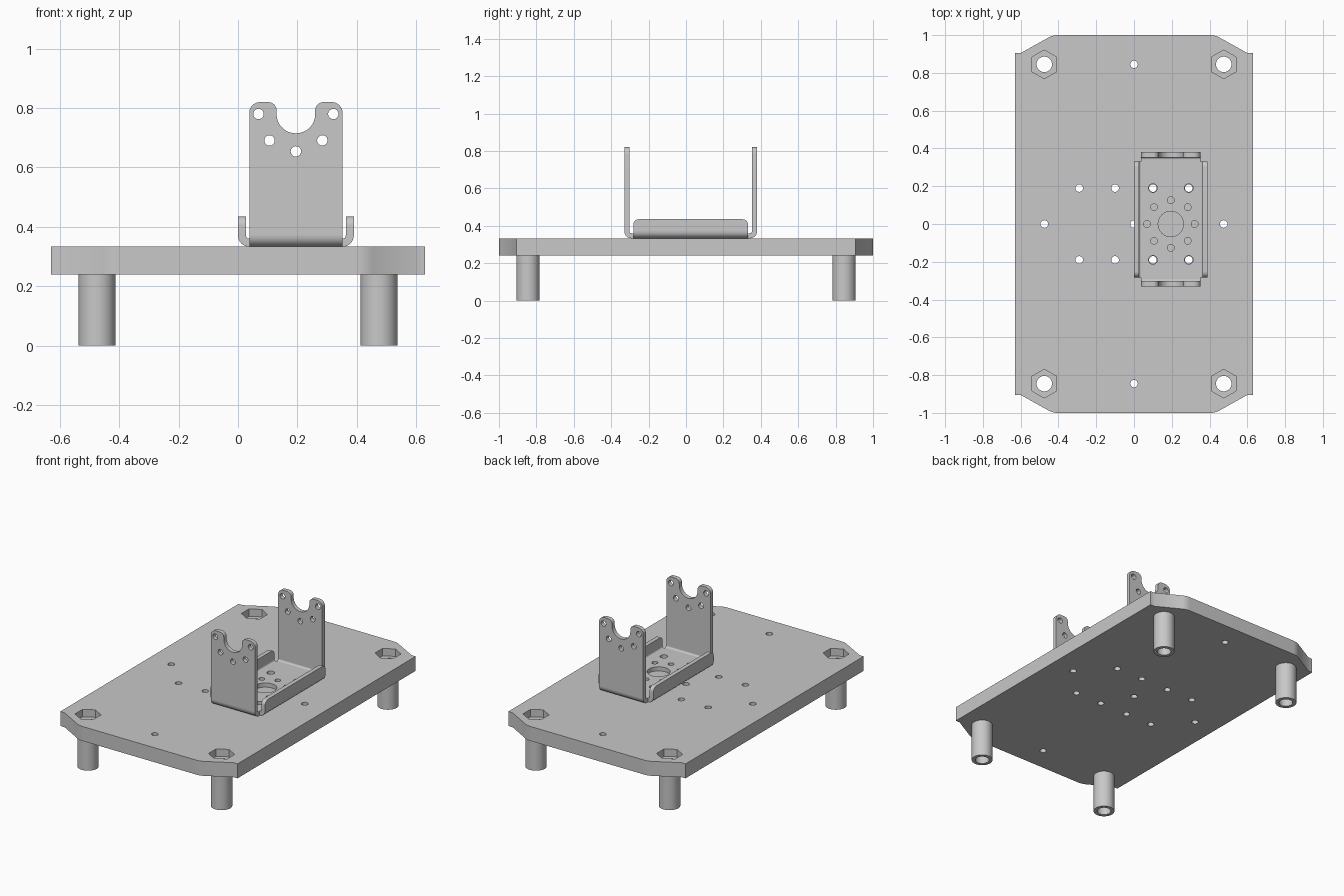
import bpy
import bmesh
from math import cos, sin, pi, tan, radians
from mathutils import Matrix, Vector

cube = bpy.data.objects.get("Cube")
if cube:
    bpy.data.objects.remove(cube, do_unlink=True)

GREY = (0.58, 0.58, 0.58, 1)
metal = bpy.data.materials.new("plain grey")
metal.use_nodes = True
metal.diffuse_color = GREY
metal.node_tree.nodes["Principled BSDF"].inputs["Base Color"].default_value = GREY

X, Y, Z = Vector((1, 0, 0)), Vector((0, 1, 0)), Vector((0, 0, 1))


def circle(x, y, r, n=32, turn=0.0):
    return [(x + r * cos(turn + 2 * pi * i / n), y + r * sin(turn + 2 * pi * i / n))
            for i in range(n)]


def rounded(corners, steps=8):
    """Polygon of (x, y, radius) corners with each corner filleted."""
    out = []
    for i, (x, y, r) in enumerate(corners):
        p = Vector((x, y))
        if r == 0:
            out.append((x, y))
            continue
        a = (Vector(corners[i - 1][:2]) - p).normalized()
        b = (Vector(corners[(i + 1) % len(corners)][:2]) - p).normalized()
        half = a.angle(b) / 2
        centre = p + (a + b).normalized() * (r / sin(half))
        start = (p + a * (r / tan(half)) - centre).normalized()
        end = (p + b * (r / tan(half)) - centre).normalized()
        for k in range(steps + 1):
            out.append(tuple(centre + start.slerp(end, k / steps) * r))
    return out


def sheet(name, outlines, depth, origin, u=X, v=Y):
    """Extrude an outline with holes, drawn in the u-v plane, along u cross v."""
    curve = bpy.data.curves.new(name, 'CURVE')
    curve.dimensions = '2D'
    curve.fill_mode = 'BOTH'
    curve.extrude = depth / 2
    for pts in outlines:
        s = curve.splines.new('POLY')
        s.points.add(len(pts) - 1)
        for point, (x, y) in zip(s.points, pts):
            point.co = (x, y, 0, 1)
        s.use_cyclic_u = True
    temp = bpy.data.objects.new(name + "_outline", curve)
    bpy.context.collection.objects.link(temp)
    graph = bpy.context.evaluated_depsgraph_get()
    mesh = bpy.data.meshes.new_from_object(temp.evaluated_get(graph))
    bpy.data.objects.remove(temp, do_unlink=True)
    n = u.cross(v)
    place = Matrix((u, v, n)).transposed().to_4x4()
    place.translation = Vector(origin) + n * depth / 2
    bm = bmesh.new()
    bm.from_mesh(mesh)
    bmesh.ops.remove_doubles(bm, verts=bm.verts, dist=1e-5)
    bmesh.ops.transform(bm, matrix=place, verts=bm.verts)
    bmesh.ops.recalc_face_normals(bm, faces=bm.faces)
    for f in bm.faces:
        f.smooth = True
        f.material_index = 0
    bm.to_mesh(mesh)
    bm.free()
    mesh.set_sharp_from_angle(angle=radians(30))
    mesh.materials.clear()
    mesh.materials.append(metal)
    mesh.name = name
    obj = bpy.data.objects.new(name, mesh)
    bpy.context.collection.objects.link(obj)


SIGNS = (-1, 1)
CORNERS = [(sx * 0.475, sy * 0.845) for sx in SIGNS for sy in SIGNS]

# Base plate, in two layers so that the upper one holds the hexagonal nut pockets
quarter = [(0.63, 0.905, 0), (0.60, 0.905, 0), (0.43, 1.0, 0.1)]
plate = []
for sx, sy in ((1, 1), (-1, 1), (-1, -1), (1, -1)):
    part = [(sx * x, sy * y, r) for x, y, r in quarter]
    plate += part if sx * sy > 0 else part[::-1]
plate = rounded(plate)

screws = [(0, 0.845), (0, -0.845), (-0.475, 0), (0, 0), (0.475, 0)]
screws += [(x, s * 0.19) for x in (-0.29, -0.1, 0.1, 0.29) for s in SIGNS]
small = [circle(x, y, 0.02, 20) for x, y in screws]
bores = [circle(x, y, 0.041) for x, y in CORNERS]
pockets = [circle(x, y, 0.076, 6, pi / 2) for x, y in CORNERS]
BOTTOM, FLOOR, TOP = 0.24, 0.285, 0.333
sheet("base_plate_lower", [plate] + small + bores, FLOOR - BOTTOM, (0, 0, BOTTOM))
sheet("base_plate_upper", [plate] + small + pockets, TOP - FLOOR, (0, 0, FLOOR))

# Hollow standoff legs
for x, y in CORNERS:
    name = ("back" if y > 0 else "front") + ("_left" if x > 0 else "_right") + "_leg"
    sheet(name, [circle(x, y, 0.0625), circle(x, y, 0.041)], BOTTOM, (0, 0, 0))

# Bent sheet bracket: floor with a bore, a ring of holes and four mounting holes
CX, CY = 0.195, 0.025
HX, HY = 0.195, 0.355
T, R = 0.027, 0.038
floor = [(CX + sx * (HX - R), CY + sy * (HY - R))
         for sx, sy in ((1, 1), (-1, 1), (-1, -1), (1, -1))]
holes = [circle(CX, 0, 0.067, 40)]
holes += [circle(x, y, 0.018, 20) for x, y in circle(CX, 0, 0.126, 8)]
holes += [circle(x, s * 0.19, 0.023, 20) for x in (0.1, 0.29) for s in SIGNS]
sheet("bracket_floor", [floor] + holes, T, (0, 0, TOP))


def bend(name, u, start, width):
    """Quarter-round fold curving up from the floor towards u."""
    turn = [i * pi / 16 for i in range(9)]
    arc = [(R * sin(a), R - R * cos(a)) for a in turn]
    arc += [((R - T) * sin(a), R - (R - T) * cos(a)) for a in reversed(turn)]
    n = u.cross(Z)
    sheet(name, [arc], width, Vector(start) - n * width / 2, u, Z)


# Low side lips with rounded ends
LIP_HALF = 0.307
lip = rounded([(-LIP_HALF, R, 0), (LIP_HALF, R, 0),
               (LIP_HALF, 0.102, 0.03), (-LIP_HALF, 0.102, 0.03)])
for s, side in ((1, "left"), (-1, "right")):
    bend(side + "_lip_bend", X * s, (CX + s * (HX - R), CY, TOP), 2 * LIP_HALF)
    inner = CX + s * HX - (T if s > 0 else 0)
    sheet(side + "_lip", [lip], T, (inner, CY, TOP), Y, Z)

# Tall end flanges with a U notch and five holes
W, H = 0.157, 0.487
half = [(W, R, 0), (W, H, 0.036), (0.065, H, 0.028), (0.065, 0.382, 0.0645)]
flange = rounded(half + [(-x, z, r) for x, z, r in reversed(half)], 12)
spots = [(0, 0.321)] + [(s * x, z) for x, z in ((0.126, 0.447), (0.089, 0.358)) for s in SIGNS]
flange_holes = [circle(x, z, 0.0175, 24) for x, z in spots]
for s, side in ((1, "back"), (-1, "front")):
    bend(side + "_flange_bend", Y * s, (CX, CY + s * (HY - R), TOP), 2 * W)
    rear = CY + s * HY + (0 if s > 0 else T)
    sheet(side + "_flange", [flange] + flange_holes, T, (CX, rear, TOP), X, Z)
